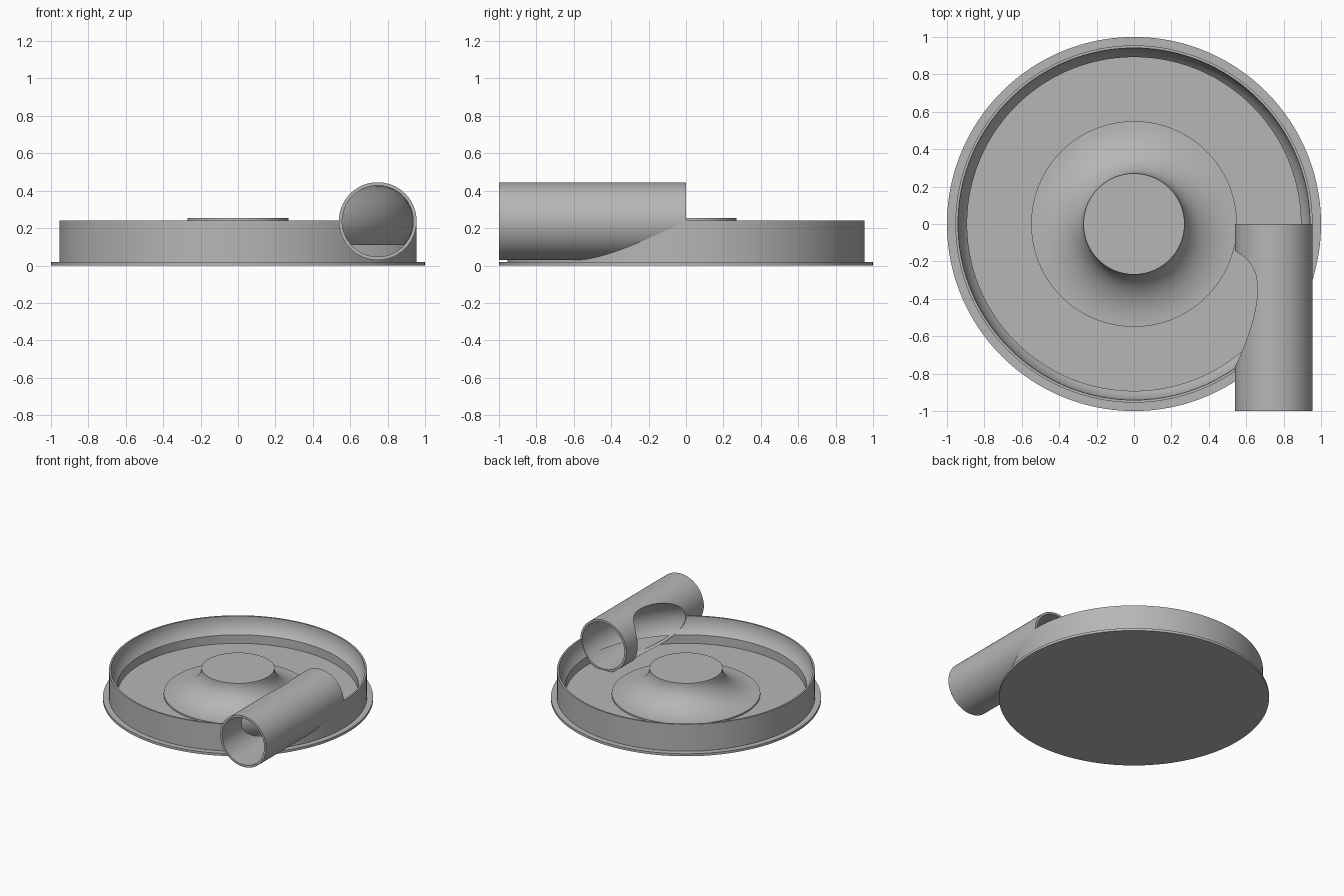
import bpy, bmesh
from math import sin, cos, pi, radians, hypot
from mathutils import Matrix

if "Cube" in bpy.data.objects:
    bpy.data.objects.remove(bpy.data.objects["Cube"])

grey = bpy.data.materials.new("plain grey")
grey.use_nodes = True
grey.diffuse_color = (0.47, 0.47, 0.47, 1)
grey.node_tree.nodes["Principled BSDF"].inputs["Base Color"].default_value = grey.diffuse_color

RING, TUBE, MID = 0.747, 0.19, 0.237      # channel radius, tube radius, tube height
OUTER = 0.208                             # outer pipe radius
FLOOR, LEDGE = 0.04, 0.11


def add_object(name, bm):
    mesh = bpy.data.meshes.new(name)
    bm.to_mesh(mesh)
    bm.free()
    mesh.materials.append(grey)
    obj = bpy.data.objects.new(name, mesh)
    bpy.context.collection.objects.link(obj)
    return obj


def revolve(name, profile, segments, closed=False):
    """Turn a profile of (radius, height) points about the z axis."""
    bm = bmesh.new()
    verts = [bm.verts.new((r, 0, z)) for r, z in profile]
    pairs = list(zip(verts, verts[1:]))
    if closed:
        pairs.append((verts[-1], verts[0]))
    edges = [bm.edges.new(p) for p in pairs]
    bmesh.ops.spin(bm, geom=verts + edges, cent=(0, 0, 0), axis=(0, 0, 1),
                   angle=2 * pi, steps=segments, use_merge=True)
    bmesh.ops.remove_doubles(bm, verts=bm.verts, dist=1e-5)
    bmesh.ops.recalc_face_normals(bm, faces=bm.faces)
    return add_object(name, bm)


def rod(name, radius, y0, y1):
    """Solid cylinder along y on the pipe axis."""
    bm = bmesh.new()
    place = Matrix.Translation((RING, (y0 + y1) / 2, MID)) @ Matrix.Rotation(pi / 2, 4, 'X')
    bmesh.ops.create_cone(bm, cap_ends=True, segments=96, radius1=radius,
                          radius2=radius, depth=y1 - y0, matrix=place)
    return add_object(name, bm)


def cut(obj, cutter):
    mod = obj.modifiers.new("cut", 'BOOLEAN')
    mod.operation = 'DIFFERENCE'
    mod.solver = 'EXACT'
    mod.object = cutter
    bpy.context.view_layer.objects.active = obj
    bpy.ops.object.modifier_apply(modifier=mod.name)
    cutter.hide_render = True


def smooth(obj):
    bpy.ops.object.select_all(action='DESELECT')
    obj.select_set(True)
    bpy.context.view_layer.objects.active = obj
    bpy.ops.object.shade_smooth_by_angle(angle=radians(30))


# Tray: flange, wall with a rounded inside, flat floor and flared hub
profile = [(0, 0), (1, 0), (1, 0.02), (0.955, 0.02), (0.955, 0.24)]
for i in range(9):
    a = radians(-42) * i / 8
    profile.append((RING + 0.004 + TUBE * cos(a), MID + 0.003 * (i == 0) + TUBE * sin(a)))
profile += [(profile[-1][0], FLOOR), (0.55, FLOOR), (0.55, FLOOR + 0.012)]
for i in range(1, 17):
    a = pi / 2 * i / 16
    profile.append((0.55 - 0.28 * sin(a), 0.255 - 0.203 * cos(a)))
profile.append((0, 0.255))
tray = revolve("tray", profile, 160)

# Tangential pipe, opened where the round channel passes through it
pipe = rod("inlet_pipe", OUTER, -1, 0)
tray_bore = rod("tray_bore_cutter", TUBE, -1.1, 0)
pipe_bore = rod("pipe_bore_cutter", TUBE, -1.1, 0.1)
circle = [(RING + (TUBE - 0.001) * cos(2 * pi * i / 64),
           MID + (TUBE - 0.001) * sin(2 * pi * i / 64)) for i in range(64)]
channel = revolve("channel_cutter", circle, 160, closed=True)
cut(tray, tray_bore)
cut(pipe, pipe_bore)
cut(pipe, channel)
for cutter in (tray_bore, pipe_bore, channel):
    bpy.data.objects.remove(cutter)

# Curved channel wall that crosses the pipe bore
arc = [(RING + TUBE * cos(radians(a)), MID + TUBE * sin(radians(a)))
       for a in range(-42, 91, 3)]
wall = revolve("channel_wall", arc, 320)
bm = bmesh.new()
bm.from_mesh(wall.data)
outside = []
for f in bm.faces:
    c = f.calc_center_median()
    if c.y > 0 or hypot(c.x - RING, c.z - MID) > TUBE + 0.007:
        outside.append(f)
bmesh.ops.delete(bm, geom=outside, context='FACES')
bm.to_mesh(wall.data)
bm.free()

for part in (tray, pipe, wall):
    smooth(part)
